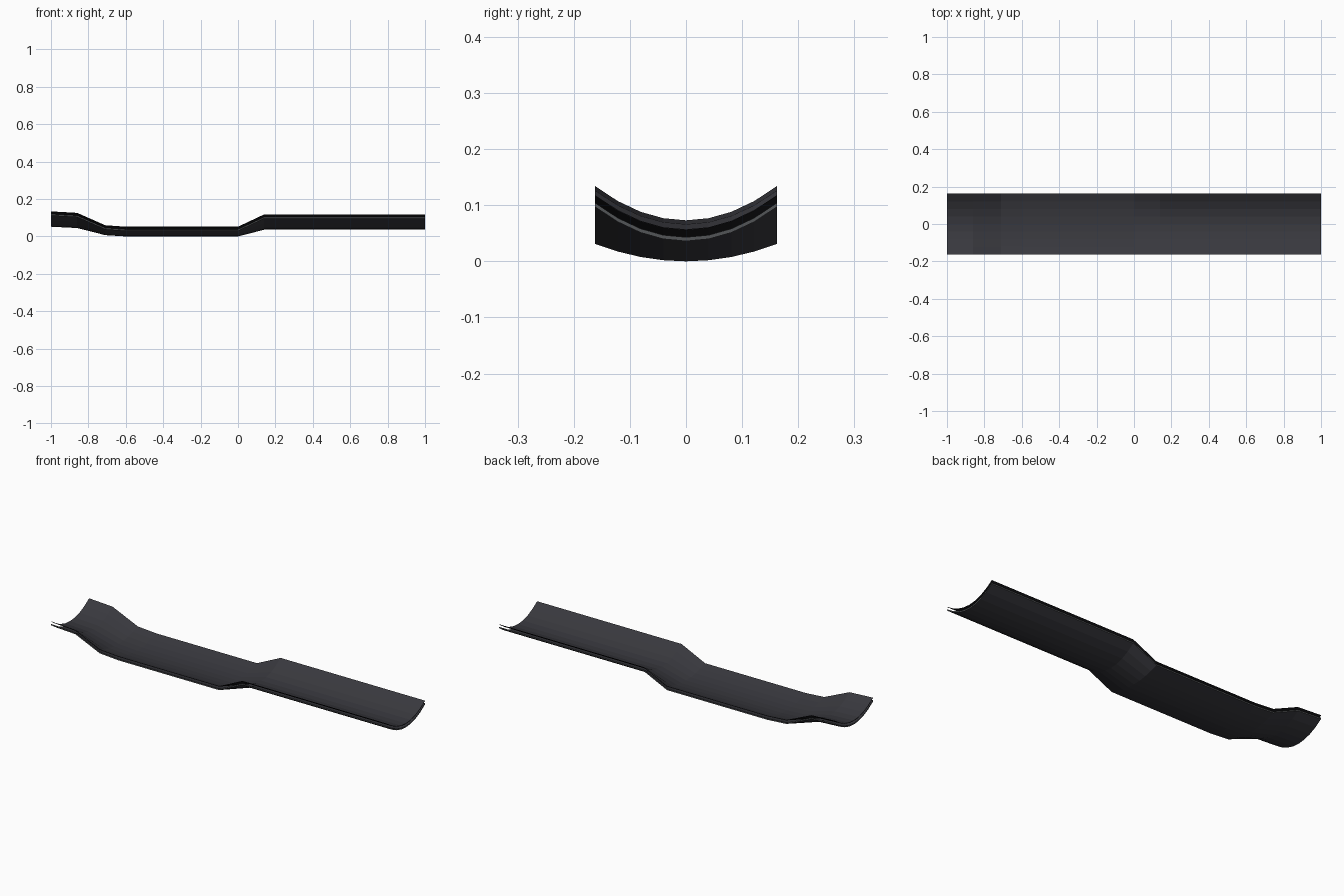
import bpy
import bmesh

cube = bpy.data.objects.get("Cube")
if cube:
    bpy.data.objects.remove(cube, do_unlink=True)


def material(name, color):
    m = bpy.data.materials.new(name)
    m.use_nodes = True
    m.diffuse_color = (*color, 1)
    m.node_tree.nodes["Principled BSDF"].inputs["Base Color"].default_value = (*color, 1)
    return m


charcoal = material("charcoal", (0.040, 0.040, 0.048))
black = material("black", (0.010, 0.010, 0.012))
edge_grey = material("edge grey", (0.085, 0.09, 0.095))

# Stations along the length: x, height of the trough floor, rise of its sides
STATIONS = [(-1, 0.052, 0.061), (-0.86, 0.045, 0.060), (-0.71, 0.007, 0.032),
            (-0.6, 0, 0.031), (0, 0, 0.031), (0.14, 0.036, 0.061), (1, 0.036, 0.061)]
HALF_WIDTH = 0.162
SEGMENTS = 8


def trough_sheet(name, lift, thickness, top, under, rim):
    """Curved sheet following the stations, lifted above the floor line."""
    bm = bmesh.new()

    def surface(offset):
        rows = []
        for x, floor, rise in STATIONS:
            ts = [2 * i / SEGMENTS - 1 for i in range(SEGMENTS + 1)]
            rows.append([bm.verts.new((x, t * HALF_WIDTH, floor + rise * t * t + offset))
                         for t in ts])
        return rows

    upper, lower = surface(lift + thickness), surface(lift)

    def skin(rows, index):
        for a, b in zip(rows, rows[1:]):
            for i in range(SEGMENTS):
                bm.faces.new((a[i], b[i], b[i + 1], a[i + 1])).material_index = index

    def outline(rows):
        return (rows[0] + [r[-1] for r in rows[1:]] + rows[-1][-2::-1]
                + [r[0] for r in rows[-2:0:-1]])

    skin(upper, 0)
    skin(lower, 1)
    # Close the open border between the two skins
    up, low = outline(upper), outline(lower)
    for i in range(len(up)):
        bm.faces.new((up[i - 1], up[i], low[i], low[i - 1])).material_index = 2
    bmesh.ops.recalc_face_normals(bm, faces=bm.faces)
    mesh = bpy.data.meshes.new(name)
    bm.to_mesh(mesh)
    bm.free()
    for m in (top, under, rim):
        mesh.materials.append(m)
    obj = bpy.data.objects.new(name, mesh)
    bpy.context.collection.objects.link(obj)
    return obj


# Outer shell with a pale edge, and a thin liner floating above it
trough_sheet("outer_shell", 0, 0.007, charcoal, charcoal, edge_grey)
trough_sheet("inner_liner", 0.019, 0.002, charcoal, black, black)
